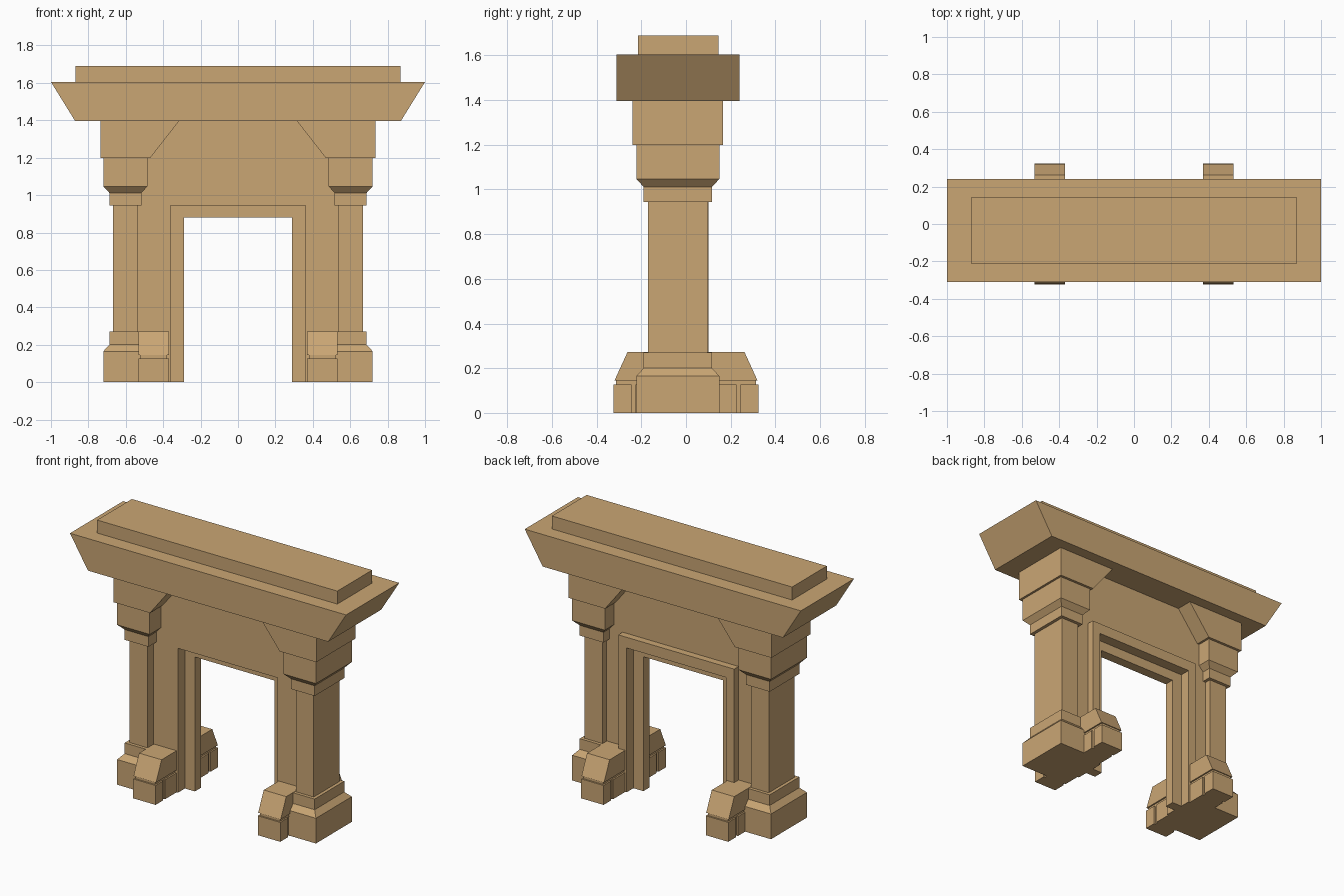
import bpy, bmesh

if "Cube" in bpy.data.objects:
    bpy.data.objects.remove(bpy.data.objects["Cube"])

stone = bpy.data.materials.new("warm_sandstone")
stone.diffuse_color = (0.59, 0.38, 0.175, 1)
stone.use_nodes = True
stone.node_tree.nodes["Principled BSDF"].inputs["Base Color"].default_value = stone.diffuse_color


def finish(name, bm):
    bmesh.ops.recalc_face_normals(bm, faces=bm.faces)
    me = bpy.data.meshes.new(name)
    bm.to_mesh(me)
    bm.free()
    me.materials.append(stone)
    ob = bpy.data.objects.new(name, me)
    bpy.context.collection.objects.link(ob)


def loft(name, rings):
    """Skin a list of matching point rings and cap both ends."""
    bm = bmesh.new()
    vs = [[bm.verts.new(p) for p in r] for r in rings]
    n = len(rings[0])
    for a, b in zip(vs, vs[1:]):
        for i in range(n):
            j = (i + 1) % n
            bm.faces.new((a[i], a[j], b[j], b[i]))
    bm.faces.new(vs[0])
    bm.faces.new(vs[-1])
    finish(name, bm)


def extrude_y(name, pts, y0, y1):
    loft(name, [[(x, y, z) for x, z in pts] for y in (y0, y1)])


def extrude_x(name, pts, x0, x1):
    loft(name, [[(x, y, z) for y, z in pts] for x in (x0, x1)])


def box(name, x0, x1, y0, y1, z0, z1):
    extrude_y(name, [(x0, z0), (x1, z0), (x1, z1), (x0, z1)], y0, y1)


def arch(name, xo, zo, xi, zi, y0, y1):
    extrude_y(name, [(-xo, 0), (-xo, zo), (xo, zo), (xo, 0),
                     (xi, 0), (xi, zi), (-xi, zi), (-xi, 0)], y0, y1)


# Cornice and top slab
extrude_y("cornice", [(-0.87, 1.395), (0.87, 1.395), (1, 1.605), (-1, 1.605)], -0.31, 0.24)
box("top_slab", -0.87, 0.87, -0.215, 0.145, 1.6, 1.69)

# Wall with stepped opening
arch("wall", 0.6, 1.4, 0.36, 0.945, -0.107, 0.055)
arch("back_moulding", 0.42, 1.015, 0.36, 0.945, 0.05, 0.101)
arch("inner_frame", 0.38, 0.965, 0.288, 0.88, -0.035, 0.03)

# Column section heights with outward growth from the shaft
column = [(0, 0.053), (0.165, 0.053), (0.2, 0.021), (0.27, 0.021), (0.27, 0),
          (0.945, 0), (0.945, 0.021), (1.012, 0.021), (1.047, 0.053), (1.2, 0.053)]

for side, s in (("left", -1), ("right", 1)):
    # Column with base and capital
    rings = []
    for z, g in column:
        x0, x1, y0, y1 = s * (0.537 - g), s * (0.667 + g), -0.169 - g, 0.096 + g
        rings.append([(x0, y0, z), (x1, y0, z), (x1, y1, z), (x0, y1, z)])
    loft(side + "_column", rings)

    # Slanted bracket below the cornice
    extrude_y(side + "_bracket", [(s * 0.47, 1.198), (s * 0.735, 1.198),
                                  (s * 0.735, 1.396), (s * 0.315, 1.396)], -0.24, 0.166)

    # Guard stone foot: recessed core, lower blocks and sloped cap
    a, b = s * 0.37, s * 0.533
    box(side + "_foot_core", s * 0.38, s * 0.523, -0.314, 0.314, 0, 0.15)
    box(side + "_foot_middle", a, b, -0.225, 0.225, 0, 0.127)
    for end, t in (("front", -1), ("back", 1)):
        box(side + "_foot_" + end, a, b, t * 0.245, t * 0.324, 0, 0.127)
    extrude_x(side + "_foot_cap", [(-0.32, 0.145), (0.32, 0.145),
                                   (0.262, 0.272), (-0.262, 0.272)], a, b)
